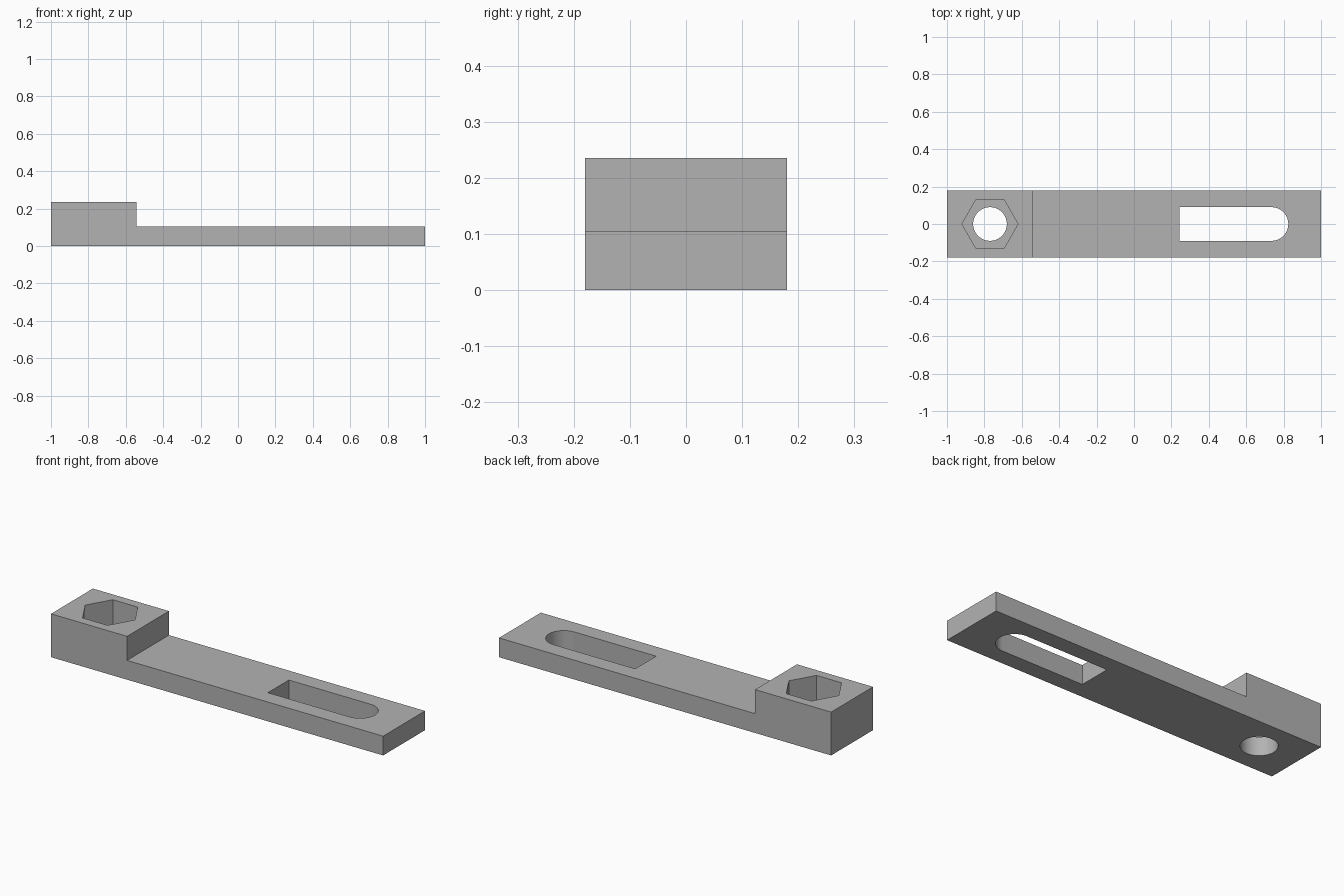
import bpy
import bmesh
from math import cos, sin, pi, radians

default = bpy.data.objects.get("Cube")
if default:
    bpy.data.objects.remove(default, do_unlink=True)

# Main dimensions
HALF_WIDTH = 0.18
BAR_HEIGHT, BLOCK_HEIGHT = 0.105, 0.236
BLOCK_END = -0.542
HOLE_X, HOLE_RADIUS, HEX_RADIUS = -0.77, 0.09, 0.15
POCKET_FLOOR = 0.1
SLOT_START, SLOT_CENTRE = 0.243, 0.735

grey = bpy.data.materials.new("plain_grey")
grey.use_nodes = True
colour = (0.45, 0.45, 0.45, 1)
grey.diffuse_color = colour
grey.node_tree.nodes["Principled BSDF"].inputs["Base Color"].default_value = colour


def prism(name, outline, offset):
    """Extrude a closed 3D outline along an offset."""
    bm = bmesh.new()
    face = bm.faces.new([bm.verts.new(p) for p in outline])
    result = bmesh.ops.extrude_face_region(bm, geom=[face])
    moved = [v for v in result["geom"] if isinstance(v, bmesh.types.BMVert)]
    bmesh.ops.translate(bm, verts=moved, vec=offset)
    bmesh.ops.recalc_face_normals(bm, faces=bm.faces)
    mesh = bpy.data.meshes.new(name)
    bm.to_mesh(mesh)
    bm.free()
    mesh.materials.append(grey)
    obj = bpy.data.objects.new(name, mesh)
    bpy.context.collection.objects.link(obj)
    return obj


def arc(x, radius, z, start, end, steps):
    angles = [start + (end - start) * i / steps for i in range(steps + 1)]
    return [(x + radius * cos(a), radius * sin(a), z) for a in angles]


# Stepped bar with a raised block at one end
profile = [(-1, 0), (1, 0), (1, BAR_HEIGHT), (BLOCK_END, BAR_HEIGHT),
           (BLOCK_END, BLOCK_HEIGHT), (-1, BLOCK_HEIGHT)]
bar = prism("stepped_bar", [(x, -HALF_WIDTH, z) for x, z in profile],
            (0, 2 * HALF_WIDTH, 0))

# Round bolt hole, hexagonal nut pocket and slot with one rounded end
hole = arc(HOLE_X, HOLE_RADIUS, -0.1, 0, 2 * pi, 64)[:-1]
pocket = arc(HOLE_X, HEX_RADIUS, POCKET_FLOOR, 0, 2 * pi, 6)[:-1]
slot = arc(SLOT_CENTRE, HOLE_RADIUS, -0.1, -pi / 2, pi / 2, 32)
slot += [(SLOT_START, HOLE_RADIUS, -0.1), (SLOT_START, -HOLE_RADIUS, -0.1)]

bpy.context.view_layer.objects.active = bar
bar.select_set(True)
for name, outline in (("bolt_hole", hole), ("nut_pocket", pocket), ("slot", slot)):
    cutter = prism(name + "_cutter", outline, (0, 0, 0.5))
    cutter.hide_render = True
    cut = bar.modifiers.new(name, "BOOLEAN")
    cut.operation = "DIFFERENCE"
    cut.solver = "EXACT"
    cut.object = cutter
    bpy.ops.object.modifier_apply(modifier=cut.name)
    bpy.data.objects.remove(cutter, do_unlink=True)

# Smooth hole walls, sharp edges elsewhere
bpy.ops.object.shade_smooth_by_angle(angle=radians(30))
